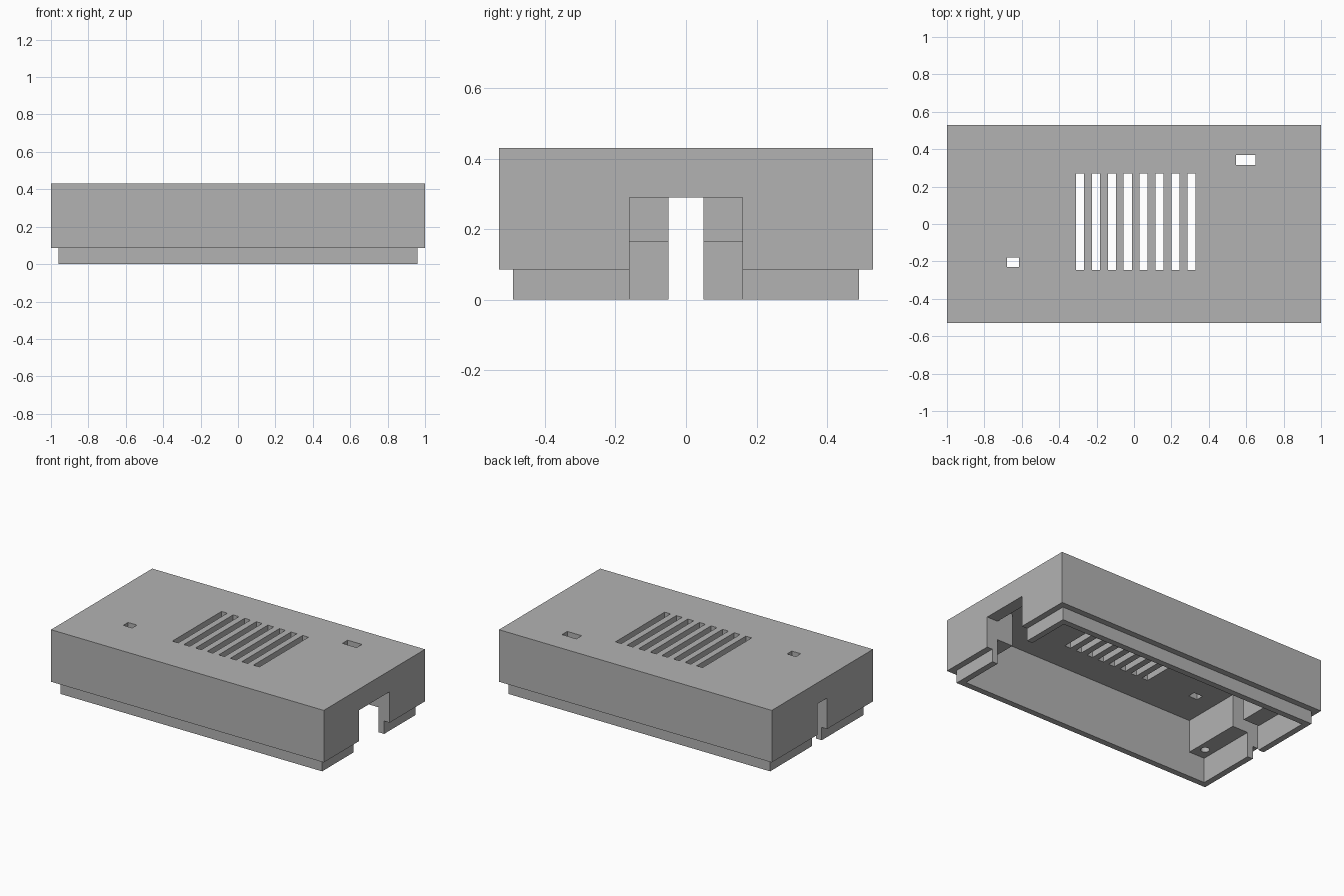
import bpy

# Remove the default cube
cube = bpy.data.objects.get("Cube")
if cube:
    bpy.data.objects.remove(cube, do_unlink=True)

# Single grey plastic
grey = bpy.data.materials.new("grey_plastic")
grey.use_nodes = True
grey.diffuse_color = (0.45, 0.45, 0.45, 1)
grey.node_tree.nodes["Principled BSDF"].inputs["Base Color"].default_value = (0.45, 0.45, 0.45, 1)


def box(name, x, y, z):
    """Box spanning the given (low, high) ranges."""
    bpy.ops.mesh.primitive_cube_add(size=1)
    obj = bpy.context.object
    obj.name = name
    spans = (x, y, z)
    for v in obj.data.vertices:
        v.co = [hi if c > 0 else lo for c, (lo, hi) in zip(v.co, spans)]
    obj.data.materials.append(grey)
    return obj


def combine(target, other, operation):
    """Apply a boolean and drop the helper."""
    mod = target.modifiers.new(operation.lower(), "BOOLEAN")
    mod.operation = operation
    mod.solver = "EXACT"
    mod.object = other
    bpy.context.view_layer.objects.active = target
    bpy.ops.object.modifier_apply(modifier=mod.name)
    bpy.data.objects.remove(other, do_unlink=True)


def add(part):
    combine(case, part, "UNION")


def cut(part):
    combine(case, part, "DIFFERENCE")


CEILING, STEP, NOTCH_TOP = 0.38, 0.165, 0.29

# Outer lid with a recessed lip below, hollowed from underneath
case = box("case_lid", (-1, 1), (-0.53, 0.53), (0.085, 0.43))
add(box("lip", (-0.96, 0.96), (-0.49, 0.49), (0, 0.2)))
cut(box("cavity", (-0.92, 0.92), (-0.45, 0.45), (-0.1, CEILING)))

# Screw posts in the four corners, each with a blind hole
ends = ((1, 0.16), (-1, 0.05))
for end, half_gap in ends:
    for side in (-1, 1):
        xs = sorted((end * 0.805, end * 0.94))
        ys = sorted((side * half_gap, side * 0.47))
        add(box("screw_post", xs, ys, (STEP, 0.4)))
        bpy.ops.mesh.primitive_cylinder_add(
            vertices=24, radius=0.027, depth=0.3, location=(end * 0.86, side * 0.37, STEP))
        hole = bpy.context.object
        hole.data.materials.append(grey)
        cut(hole)

# Cable openings through both end walls
for end, half_gap in ends:
    xs = sorted((end * 0.86, end * 1.1))
    cut(box("cable_notch", xs, (-half_gap, half_gap), (-0.1, NOTCH_TOP)))

# Ventilation slots in the roof
for i in range(8):
    x = -0.31 + i * 0.085
    cut(box("vent_slot", (x, x + 0.043), (-0.245, 0.27), (0.3, 0.5)))

# Two small windows in the roof
cut(box("large_window", (0.545, 0.65), (0.315, 0.37), (0.3, 0.5)))
cut(box("small_window", (-0.68, -0.615), (-0.23, -0.18), (0.3, 0.5)))
